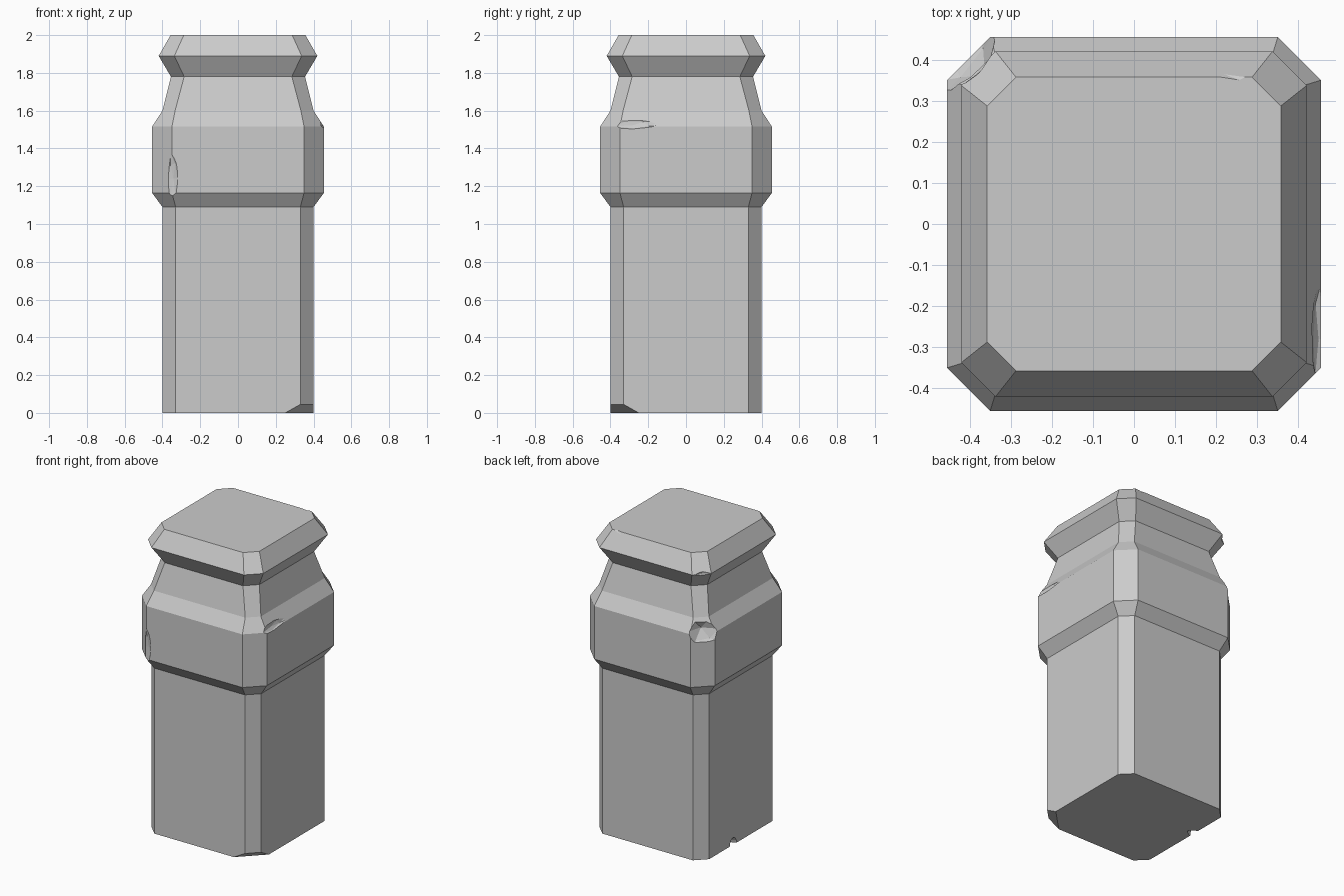
import bpy, bmesh, random
from mathutils import Matrix, Vector, Euler

if "Cube" in bpy.data.objects:
    bpy.data.objects.remove(bpy.data.objects["Cube"])

random.seed(4)


def make_object(name, bm):
    bmesh.ops.recalc_face_normals(bm, faces=bm.faces)
    mesh = bpy.data.meshes.new(name)
    bm.to_mesh(mesh)
    bm.free()
    obj = bpy.data.objects.new(name, mesh)
    bpy.context.collection.objects.link(obj)
    return obj


# Stone post: chamfered-square rings of (height, half width, half flat length)
PROFILE = [
    (0.00, 0.40, 0.33), (1.09, 0.40, 0.33), (1.165, 0.455, 0.35),
    (1.515, 0.455, 0.35), (1.60, 0.40, 0.333), (1.78, 0.355, 0.285),
    (1.89, 0.42, 0.337), (2.00, 0.357, 0.287),
]
bm = bmesh.new()
rings = []
for z, h, f in PROFILE:
    outline = [(f, -h), (h, -f), (h, f), (f, h), (-f, h), (-h, f), (-h, -f), (-f, -h)]
    rings.append([bm.verts.new((x, y, z)) for x, y in outline])
for low, high in zip(rings, rings[1:]):
    for i in range(8):
        j = (i + 1) % 8
        bm.faces.new((low[i], low[j], high[j], high[i]))
bm.faces.new(rings[0][::-1])
bm.faces.new(rings[-1])

# Broken foot at the front right corner: flat slanted cut
cut = bmesh.ops.bisect_plane(
    bm, geom=bm.verts[:] + bm.edges[:] + bm.faces[:], dist=1e-5,
    plane_co=(0.325, -0.325, 0), plane_no=(0.045, -0.045, -0.08), clear_outer=True)
edges = [e for e in cut["geom_cut"] if isinstance(e, bmesh.types.BMEdge)]
bmesh.ops.holes_fill(bm, edges=edges, sides=0)
post = make_object("stone_post", bm)

# Chips: rough pebbles of (centre, radii, turn about z) carved out of the post
CHIPS = [
    ((-0.49, 0.49, 1.53), (0.17, 0.17, 0.13), 0.785),    # large shoulder chip
    ((-0.435, 0.435, 1.89), (0.085, 0.10, 0.05), 0.785),  # cap, back left
    ((0.435, -0.435, 1.90), (0.075, 0.11, 0.04), -0.785),  # cap, front right
    ((0.23, 0.40, 2.03), (0.11, 0.06, 0.05), 0.0),        # top rim, back
    ((0.47, -0.28, 1.54), (0.04, 0.17, 0.04), 0.0),       # shoulder, front right
    ((-0.36, -0.475, 1.24), (0.05, 0.04, 0.16), 0.3),     # band, front left
    ((-0.42, 0.08, -0.01), (0.07, 0.04, 0.06), 0.0),      # foot, left side
]
bm = bmesh.new()
for centre, radii, turn in CHIPS:
    matrix = (Matrix.Translation(centre) @ Euler((0, 0, turn)).to_matrix().to_4x4()
              @ Matrix.Diagonal((*radii, 1)))
    pebble = bmesh.ops.create_icosphere(bm, subdivisions=2, radius=1)["verts"]
    for v in pebble:
        v.co = matrix @ (v.co * random.uniform(0.92, 1.08))
cutter = make_object("chip_cutter", bm)
cutter.hide_render = True
cutter.hide_viewport = True

carve = post.modifiers.new("chips", "BOOLEAN")
carve.operation = "DIFFERENCE"
carve.solver = "EXACT"
carve.object = cutter
